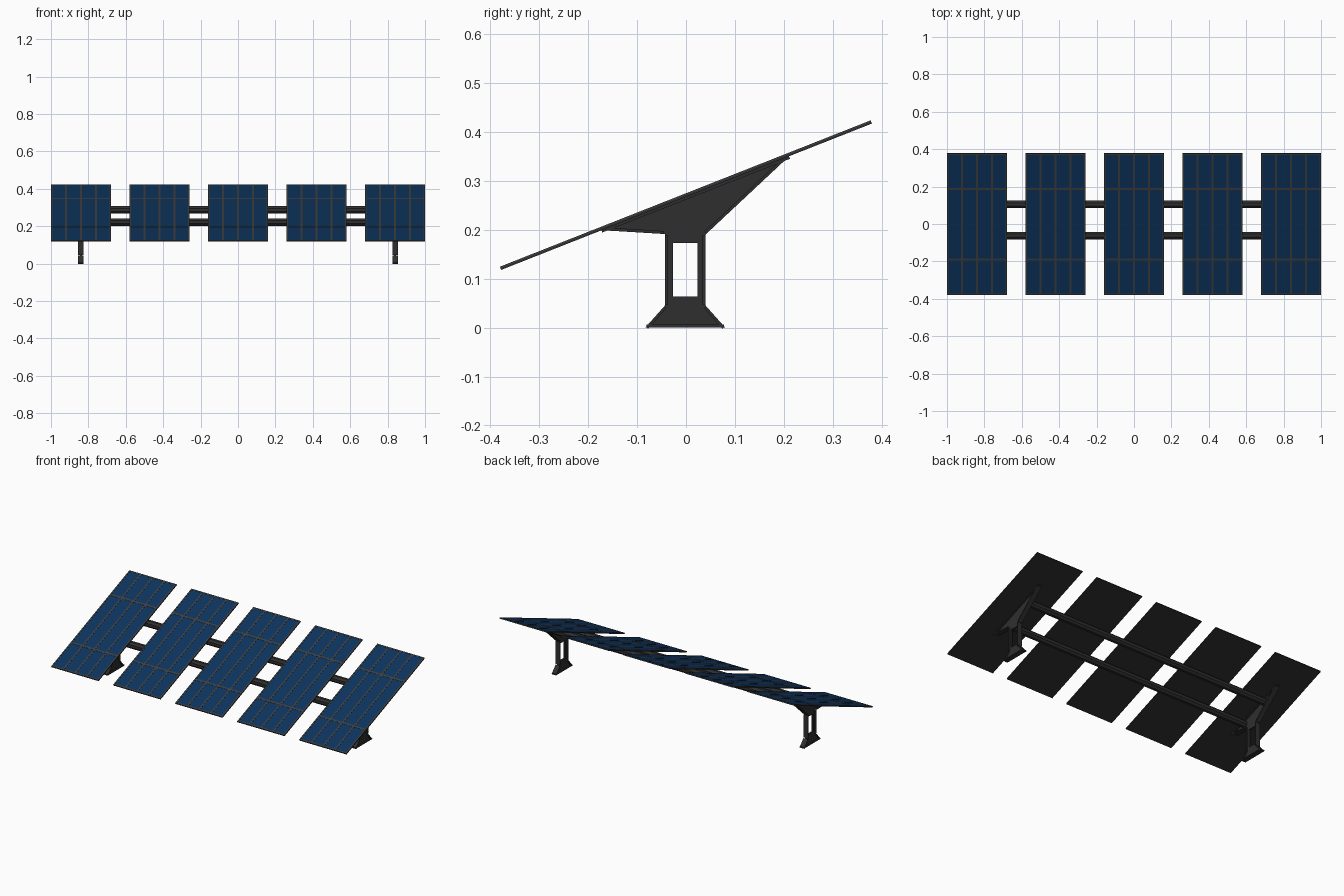
import bpy, bmesh, math
from mathutils import Vector, Matrix

if "Cube" in bpy.data.objects:
    bpy.data.objects.remove(bpy.data.objects["Cube"])

TILT = math.atan2(0.30, 0.76)
PANEL_X = [-0.84, -0.42, 0.0, 0.42, 0.84]
W, L, T = 0.32, 0.814, 0.006


def material(name, rgb):
    m = bpy.data.materials.new(name)
    m.diffuse_color = (*rgb, 1)
    m.use_nodes = True
    m.node_tree.nodes["Principled BSDF"].inputs["Base Color"].default_value = m.diffuse_color
    return m


STEEL = material("dark_steel", (0.028, 0.028, 0.028))
FRAME = material("frame_grey", (0.05, 0.05, 0.05))
CELL = material("cell_blue", (0.004, 0.034, 0.11))


def add_box(bm, size, centre, rot=Matrix()):
    bmesh.ops.create_cube(bm, size=1, matrix=Matrix.Translation(centre) @ rot @ Matrix.Diagonal((*size, 1)))


def finish(bm, name, mat):
    me = bpy.data.meshes.new(name)
    bm.to_mesh(me)
    bm.free()
    me.materials.append(mat)
    ob = bpy.data.objects.new(name, me)
    bpy.context.collection.objects.link(ob)
    return ob


# tilted panels: backing sheet, raised frame with dividers, and blue cells between
cols = [-W / 2, -W / 4, 0, W / 4, W / 2]
rows = [-L / 2, -L / 4, L / 4, L / 2]
for i, x in enumerate(PANEL_X):
    place = Matrix.Translation((x, 0, 0.27)) @ Matrix.Rotation(TILT, 4, 'X')
    back, frame, cells = bmesh.new(), bmesh.new(), bmesh.new()
    add_box(back, (W, L, T - 0.002), (0, 0, -0.001))
    for c in cols:
        edge = abs(c) == W / 2
        w = 0.008 if edge else 0.010
        add_box(frame, (w, L, 0.004), (c - math.copysign(w / 2, c) if edge else c, 0, 0.002))
    for r in rows:
        edge = abs(r) == L / 2
        w = 0.008 if edge else 0.012
        add_box(frame, (W, w, 0.004), (0, r - math.copysign(w / 2, r) if edge else r, 0.002))
    for a, b in zip(cols, cols[1:]):
        for c, d in zip(rows, rows[1:]):
            add_box(cells, (b - a - 0.008, d - c - 0.008, 0.002), ((a + b) / 2, (c + d) / 2, 0.002))
    for bm, name, mat in ((back, "panel_back", STEEL), (frame, "panel_frame", FRAME), (cells, "panel_cells", CELL)):
        finish(bm, f"{name}_{i + 1}", mat).matrix_world = place

# two long octagonal rails under the panels
for name, y, z in (("rear_rail", 0.105, 0.287), ("front_rail", -0.062, 0.221)):
    bm = bmesh.new()
    turn = Matrix.Rotation(math.pi / 2, 4, 'Y') @ Matrix.Rotation(math.pi / 8, 4, 'Z')
    bmesh.ops.create_cone(bm, cap_ends=True, segments=8, radius1=0.0212, radius2=0.0212, depth=1.68,
                          matrix=Matrix.Translation((0, y, z)) @ turn)
    finish(bm, name, STEEL)

# end supports: thin web with a window, and wide flanges along the outline
OUTLINE = [(-0.083, 0), (0.08, 0), (0.04, 0.045), (0.04, 0.19), (0.212, 0.351),
           (-0.175, 0.199), (-0.043, 0.191), (-0.043, 0.045)]
WINDOW = [(-0.027, 0.063), (0.023, 0.063), (0.023, 0.173), (-0.027, 0.173)]


def support(name, x):
    bm = bmesh.new()
    edges = []
    for loop in (OUTLINE, WINDOW):
        vs = [bm.verts.new((x - 0.006, y, z)) for y, z in loop]
        edges += [bm.edges.new((a, b)) for a, b in zip(vs, vs[1:] + vs[:1])]
    bmesh.ops.triangle_fill(bm, edges=edges, use_beauty=True)
    geo = bmesh.ops.extrude_face_region(bm, geom=bm.faces[:])
    bmesh.ops.translate(bm, vec=(0.012, 0, 0), verts=[g for g in geo["geom"] if isinstance(g, bmesh.types.BMVert)])
    bmesh.ops.recalc_face_normals(bm, faces=bm.faces[:])
    finish(bm, name + "_web", STEEL)

    bm = bmesh.new()
    t = 0.006
    for a, b in zip(OUTLINE, OUTLINE[1:] + OUTLINE[:1]):
        p, q = Vector((0, *a)), Vector((0, *b))
        d = q - p
        inward = Vector((0, -d.z, d.y)).normalized()
        centre = (p + q) / 2 + inward * t / 2 + Vector((x, 0, 0))
        rot = Matrix.Rotation(math.atan2(d.z, d.y), 4, 'X')
        add_box(bm, (0.03, d.length - 0.004, t), centre, rot)
    finish(bm, name + "_flange", STEEL)


support("left_support", -0.84)
support("right_support", 0.84)
